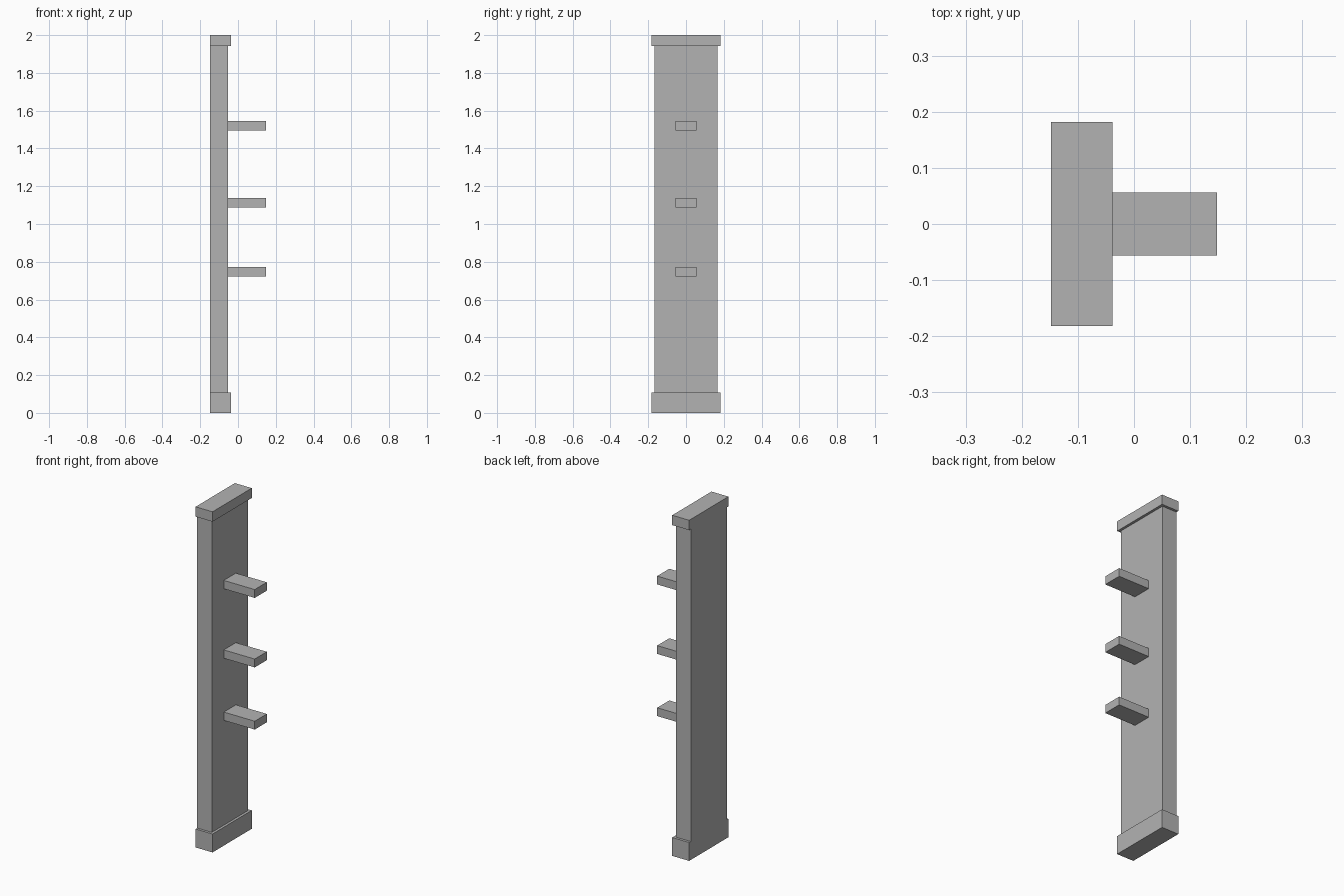
import bpy

cube = bpy.data.objects.get("Cube")
if cube:
    bpy.data.objects.remove(cube, do_unlink=True)

# Single plain grey
grey = bpy.data.materials.new("plain grey")
grey.use_nodes = True
colour = (0.45, 0.45, 0.45, 1)
grey.diffuse_color = colour
grey.node_tree.nodes["Principled BSDF"].inputs["Base Color"].default_value = colour


def box(name, x0, x1, half_width, z0, z1):
    """Box centred on y = 0, given by its x and z limits."""
    bpy.ops.mesh.primitive_cube_add(size=1)
    ob = bpy.context.object
    ob.name = name
    ob.location = ((x0 + x1) / 2, 0, (z0 + z1) / 2)
    ob.scale = (x1 - x0, 2 * half_width, z1 - z0)
    bpy.ops.object.transform_apply(location=True, scale=True)
    ob.data.materials.append(grey)
    return ob


BACK, FACE, CAP_FACE, TIP = -0.148, -0.053, -0.038, 0.148
BASE_TOP, CAP_BOTTOM = 0.108, 1.942

# Upright board between base and cap, flush at the back
box("base_block", BACK, CAP_FACE, 0.182, 0, BASE_TOP)
box("upright_panel", BACK, FACE, 0.167, BASE_TOP, CAP_BOTTOM)
box("top_cap", BACK, CAP_FACE, 0.182, CAP_BOTTOM, 2)

# Three shelf brackets on the face
for level, z in zip(("lower", "middle", "upper"), (0.723, 1.088, 1.496)):
    box(level + "_bracket", FACE, TIP, 0.056, z, z + 0.049)
